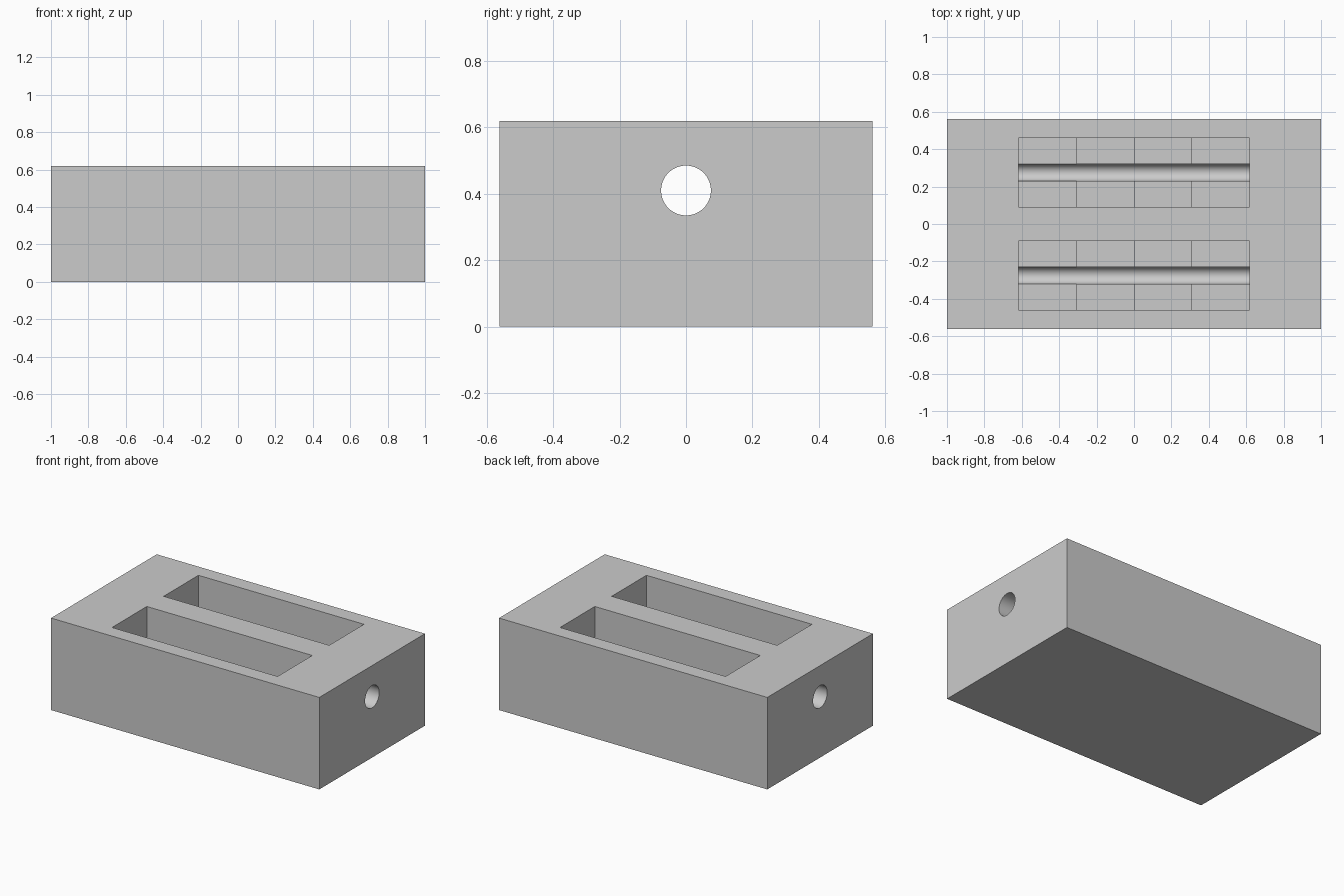
import bpy, bmesh, math
from mathutils import Vector

if "Cube" in bpy.data.objects:
    bpy.data.objects.remove(bpy.data.objects["Cube"], do_unlink=True)

LENGTH, WIDTH, HEIGHT = 2.0, 1.125, 0.62
POCKET_HALF_X, POCKET_HALF_Y, POCKET_Y = 0.617, 0.185, 0.275
GROOVE_R, GROOVE_Z = 0.045, 0.17
HOLE_R, HOLE_Z = 0.075, 0.41
FLOOR, STEP, STEPS = 0.17, 0.03, 4
ABOVE = HEIGHT + 0.2

grey = bpy.data.materials.new("plain grey")
grey.use_nodes = True
colour = (0.6, 0.6, 0.6, 1)
grey.diffuse_color = colour
grey.node_tree.nodes["Principled BSDF"].inputs["Base Color"].default_value = colour


def prism(name, profile, travel):
    """Extrude a closed outline of 3D points along a vector."""
    bm = bmesh.new()
    face = bm.faces.new([bm.verts.new(p) for p in profile])
    ext = bmesh.ops.extrude_face_region(bm, geom=[face])
    bmesh.ops.translate(bm, vec=Vector(travel),
                        verts=[v for v in ext["geom"] if isinstance(v, bmesh.types.BMVert)])
    bmesh.ops.recalc_face_normals(bm, faces=bm.faces)
    mesh = bpy.data.meshes.new(name)
    bm.to_mesh(mesh)
    bm.free()
    mesh.materials.append(grey)
    obj = bpy.data.objects.new(name, mesh)
    bpy.context.collection.objects.link(obj)
    return obj


def arc(y, z, r, start, sweep, count):
    return [(y + r * math.cos(start + sweep * i / count),
             z + r * math.sin(start + sweep * i / count)) for i in range(count + 1)]


def cut(target, cutter):
    cutter.hide_render = True
    mod = target.modifiers.new("cut", "BOOLEAN")
    mod.operation, mod.solver, mod.object = "DIFFERENCE", "EXACT", cutter
    bpy.ops.object.select_all(action="DESELECT")
    target.select_set(True)
    bpy.context.view_layer.objects.active = target
    bpy.ops.object.modifier_apply(modifier=mod.name)
    bpy.data.objects.remove(cutter, do_unlink=True)


# Solid block
x, y = LENGTH / 2, WIDTH / 2
block = prism("block", [(-x, -y, 0), (x, -y, 0), (x, y, 0), (-x, y, 0)], (0, 0, HEIGHT))

# Round bore running the full length
ring = arc(0, HOLE_Z, HOLE_R, 0, math.tau, 64)[:-1]
cut(block, prism("bore_cutter", [(-x - 0.1, a, b) for a, b in ring], (LENGTH + 0.2, 0, 0)))

# Two pockets with stepped floors and a round-bottomed groove
px = POCKET_HALF_X
for side in (-1, 1):
    cy = side * POCKET_Y
    outline = [(px, ABOVE), (-px, ABOVE)]
    for i in range(STEPS):
        z = FLOOR + STEP * i
        outline += [(-px + 2 * px * k / STEPS, z) for k in (i, i + 1)]
    cut(block, prism("pocket_cutter", [(a, cy - POCKET_HALF_Y, b) for a, b in outline],
                     (0, 2 * POCKET_HALF_Y, 0)))
    groove = arc(cy, GROOVE_Z, GROOVE_R, math.pi, math.pi, 24)
    groove += [(cy + GROOVE_R, ABOVE), (cy - GROOVE_R, ABOVE)]
    cut(block, prism("groove_cutter", [(-px, a, b) for a, b in groove], (2 * px, 0, 0)))

# Smooth the round surfaces, keep the corners sharp
block.select_set(True)
bpy.context.view_layer.objects.active = block
bpy.ops.object.shade_smooth_by_angle(angle=math.radians(30))
